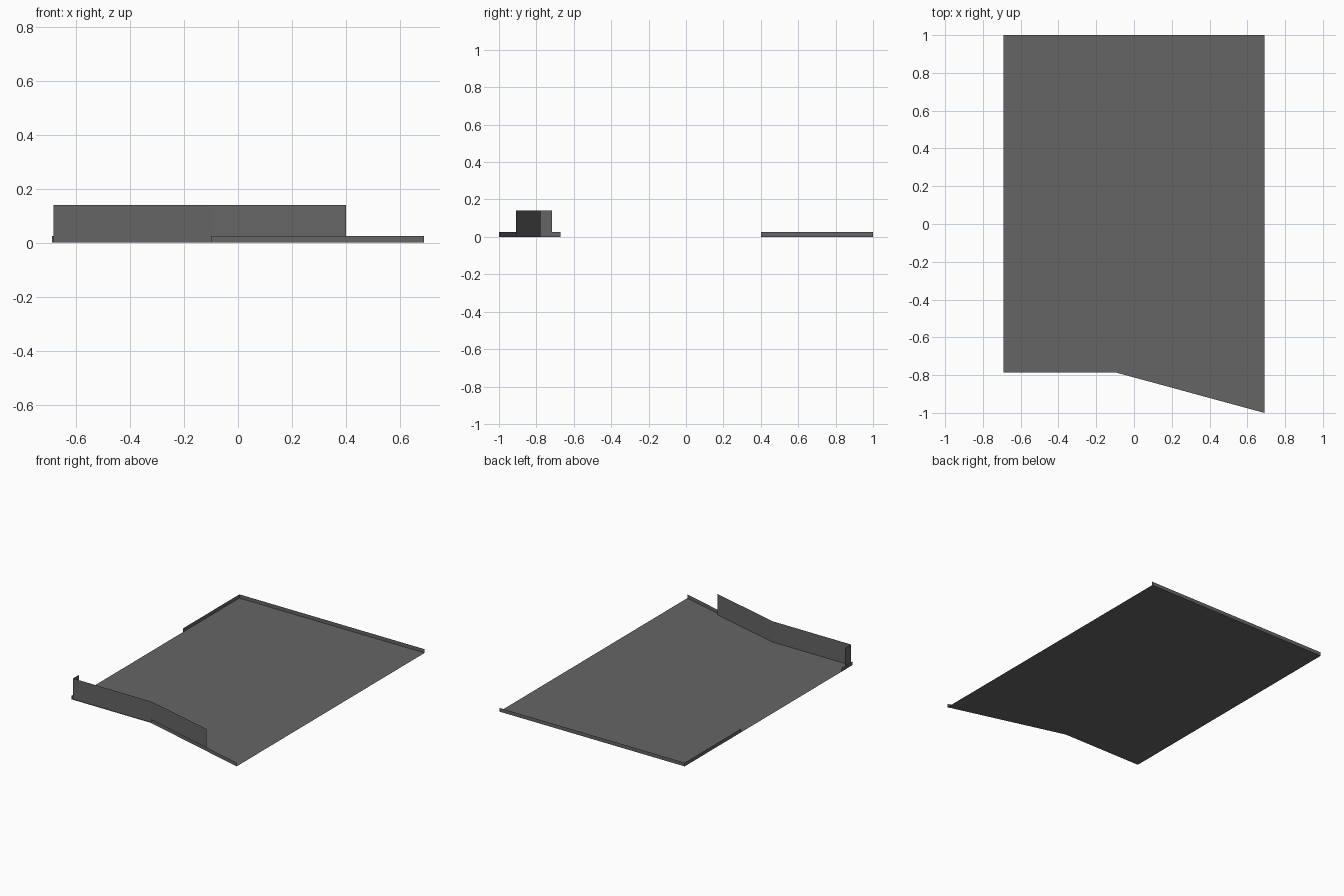
import bpy
import bmesh

default_cube = bpy.data.objects.get("Cube")
if default_cube:
    bpy.data.objects.remove(default_cube, do_unlink=True)

# Single dark grey material
GREY = (0.13, 0.13, 0.13, 1.0)
grey = bpy.data.materials.new("dark_grey")
grey.use_nodes = True
grey.diffuse_color = GREY
bsdf = grey.node_tree.nodes["Principled BSDF"]
bsdf.inputs["Base Color"].default_value = GREY
bsdf.inputs["Roughness"].default_value = 0.9


def finish(name, bm):
    mesh = bpy.data.meshes.new(name)
    bm.to_mesh(mesh)
    bm.free()
    mesh.materials.append(grey)
    obj = bpy.data.objects.new(name, mesh)
    bpy.context.scene.collection.objects.link(obj)
    return obj


def sheet(name, outline):
    """Flat single-sided floor from a plan outline."""
    bm = bmesh.new()
    bm.faces.new([bm.verts.new((x, y, 0)) for x, y in outline])
    return finish(name, bm)


def wall(name, path, height):
    """Thin upright wall: a plan path extruded upwards."""
    bm = bmesh.new()
    verts = [bm.verts.new((x, y, 0)) for x, y in path]
    edges = [bm.edges.new(pair) for pair in zip(verts, verts[1:])]
    top = bmesh.ops.extrude_edge_only(bm, edges=edges)["geom"]
    bmesh.ops.translate(bm, vec=(0, 0, height),
                        verts=[g for g in top if isinstance(g, bmesh.types.BMVert)])
    return finish(name, bm)


W = 0.69          # half width
FRONT = -0.785    # straight part of the front edge
KINK = -0.10      # where the front edge turns outwards
LOW, TALL = 0.025, 0.14

# Floor slab with a slanted front edge
sheet("floor", [(-W, FRONT), (KINK, FRONT), (W, -1), (W, 1), (-W, 1)])

# Low kerbs around the edge
wall("back_kerb", [(W, 1), (-W, 1), (-W, 0.40)], LOW)
wall("side_kerb", [(-W, -0.67), (-W, FRONT)], LOW)
wall("front_kerb", [(KINK, FRONT), (W, -1)], LOW)

# Tall parapet just inside the front edge, with a short return at the side
wall("front_parapet",
     [(-0.684, -0.717), (-0.684, -0.778), (KINK, -0.778), (0.40, -0.908)], TALL)
